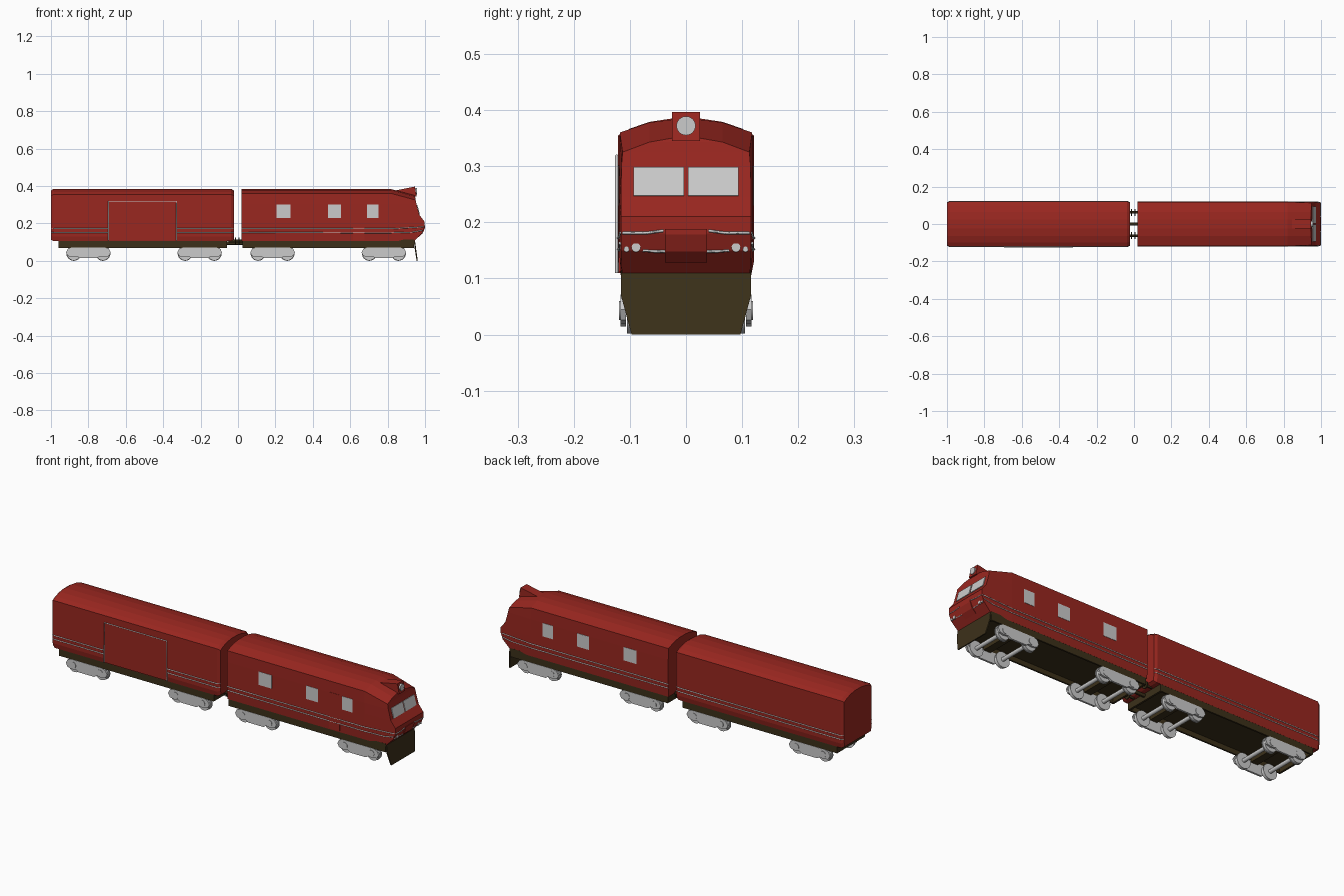
import bpy, bmesh, math
from mathutils import Vector

if "Cube" in bpy.data.objects:
    bpy.data.objects.remove(bpy.data.objects["Cube"])


def material(name, color):
    m = bpy.data.materials.new(name)
    m.diffuse_color = (*color, 1)
    m.use_nodes = True
    m.node_tree.nodes["Principled BSDF"].inputs["Base Color"].default_value = m.diffuse_color
    return m


RED = material("red_paint", (0.32, 0.02, 0.014))
DARK = material("dark_frame", (0.045, 0.03, 0.01))


def add(name, verts, faces, mat=None):
    me = bpy.data.meshes.new(name)
    me.from_pydata(verts, [], faces)
    bm = bmesh.new()
    bm.from_mesh(me)
    bmesh.ops.recalc_face_normals(bm, faces=bm.faces)
    bm.to_mesh(me)
    bm.free()
    ob = bpy.data.objects.new(name, me)
    bpy.context.collection.objects.link(ob)
    if mat:
        me.materials.append(mat)
    return ob


def prism(name, pts, depth, mat=None):
    """Extrude a polygon by a depth vector."""
    d, n = Vector(depth), len(pts)
    v = [Vector(p) for p in pts]
    faces = [list(range(n)), list(range(n, 2 * n))]
    faces += [(i, (i + 1) % n, n + (i + 1) % n, n + i) for i in range(n)]
    return add(name, v + [p + d for p in v], faces, mat)


def box(name, x, y, z, mat=None):
    pts = [(x[0], y[0], z[0]), (x[1], y[0], z[0]), (x[1], y[0], z[1]), (x[0], y[0], z[1])]
    return prism(name, pts, (0, y[1] - y[0], 0), mat)


def cyl(name, loc, r, depth, axis, mat=None, n=24):
    rot = (math.pi / 2, 0, 0) if axis == "y" else (0, math.pi / 2, 0)
    bpy.ops.mesh.primitive_cylinder_add(vertices=n, radius=r, depth=depth, location=loc, rotation=rot)
    ob = bpy.context.object
    ob.name = name
    if mat:
        ob.data.materials.append(mat)
    bpy.ops.object.shade_smooth_by_angle()
    return ob


def trim(name, pts, r=0.0025):
    """Thin moulding along a polyline."""
    cu = bpy.data.curves.new(name, "CURVE")
    cu.dimensions = "3D"
    cu.bevel_depth, cu.bevel_resolution, cu.use_fill_caps = r, 0, True
    sp = cu.splines.new("POLY")
    sp.points.add(len(pts) - 1)
    for p, c in zip(sp.points, pts):
        p.co = (*c, 1)
    ob = bpy.data.objects.new(name, cu)
    bpy.context.collection.objects.link(ob)
    bpy.ops.object.select_all(action="DESELECT")
    ob.select_set(True)
    bpy.context.view_layer.objects.active = ob
    bpy.ops.object.convert(target="MESH")


def loft(name, sections, mat):
    """Skin mirrored half sections (bottom to roof), capped with strips."""
    verts, faces = [], []
    for s in sections:
        verts += list(s) + [(x, -y, z) for x, y, z in reversed(s)]
    h = len(sections[0])
    n = 2 * h
    for k in range(len(sections) - 1):
        for i in range(n):
            a, b = k * n + i, k * n + (i + 1) % n
            faces.append((a, b, b + n, a + n))
    for base in (0, (len(sections) - 1) * n):
        faces += [(base + i, base + i + 1, base + n - 2 - i, base + n - 1 - i) for i in range(h - 1)]
    return add(name, verts, faces, mat)


# locomotive body with shaped nose
half = [(.116, .105), (.119, .15), (.119, .18), (.119, .21), (.119, .245),
        (.119, .30), (.118, .36), (.065, .378), (.025, .383)]
nose = [(.94, .114, .105), (.985, .116, .15), (.997, .116, .18), (.997, .116, .21), (.97, .116, .245),
        (.955, .115, .30), (.95, .113, .325), (.947, .065, .343), (.945, .025, .35)]
loft("locomotive_body", [[(x, y, z) for y, z in half] for x in (.02, .82)] + [nose], RED)

# wagon body with slightly bevelled ends
wh = [(.116, .105), (.121, .13), (.121, .355), (.1, .367), (.065, .379), (.025, .385)]


def wagon_section(x, s):
    return [(x, y * s, .24 + (z - .24) * s) for y, z in wh]


loft("wagon_body", [wagon_section(-1, .94), wagon_section(-.985, 1),
                    wagon_section(-.037, 1), wagon_section(-.022, .94)], RED)

# headlight housing and lamp on the roof
prism("headlight_housing", [(.84, -.025, .376), (.945, -.025, .397), (.955, -.025, .345), (.9, -.025, .345)],
      (0, .05, 0), RED)
cyl("top_headlight", (.95, 0, .372), .017, .012, "x")

# nose access panel
prism("nose_panel", [(.966, -.037, .128), (.988, -.037, .148), (1, -.037, .178), (1, -.037, .188), (.96, -.037, .188)],
      (0, .074, 0), RED)

for s, side in ((-1, "right"), (1, "left")):
    # windscreen and side windows
    prism("windscreen_" + side, [(.955, s * .004, .298), (.955, s * .094, .298),
                                 (.969, s * .094, .247), (.969, s * .004, .247)], (.004, 0, .001))
    for i, (a, b) in enumerate(((.205, .28), (.48, .55), (.69, .75))):
        box(f"side_window_{side}_{i}", (a, b), (s * .115, s * .1205), (.23, .30))
    # nose lamps
    cyl("lamp_large_" + side, (.984, s * .089, .155), .008, .012, "x")
    cyl("lamp_small_" + side, (.984, s * .106, .152), .005, .012, "x", n=16)
    # locomotive stripes
    trim("upper_stripe_" + side, [(.02, s * .119, .172), (.82, s * .119, .172), (.985, s * .117, .181),
                                  (.998, s * .112, .181), (.998, s * .07, .181), (.998, s * .04, .185)])
    trim("lower_stripe_" + side, [(.02, s * .119, .152), (.56, s * .119, .15), (.82, s * .119, .15),
                                  (.93, s * .118, .153), (.985, s * .118, .163)])
    trim("nose_stripe_" + side, [(.985, s * .077, .15), (.985, s * .055, .148), (.985, s * .037, .148)])
    # wagon stripes, broken by the loading door on the front side
    spans = [(-.985, -.692), (-.328, -.037)] if s < 0 else [(-.985, -.037)]
    for z in (.152, .172):
        for a, b in spans:
            trim("wagon_stripe_" + side, [(a, s * .1215, z), (b, s * .1215, z)])
        for x in (-1, -.022):
            e = -.985 if x == -1 else -.037
            trim("wagon_corner_stripe", [(e, s * .1215, z), (x, s * .114, z)], .0018)
    # buffers between the cars
    cyl("buffer_rod_" + side, (-.005, s * .062, .106), .007, .09, "x", DARK, 12)
    for x in (-.014, .006):
        cyl("buffer_disc_" + side, (x, s * .062, .106), .018, .006, "x", DARK, 16)

# sliding door on the wagon
box("wagon_door", (-.69, -.33), (-.1235, -.115), (.11, .318), RED)
trim("door_frame", [(-.692, -.1235, .11), (-.692, -.1235, .319), (-.328, -.1235, .319), (-.328, -.1235, .11)], .003)
# cab door
box("cab_door", (.615, .675), (-.1202, -.115), (.112, .302), RED)

# hollow underframes
for car, a, b in (("wagon", -.96, -.06), ("locomotive", .025, .94)):
    box(car + "_floor", (a, b), (-.114, .114), (.095, .113), DARK)
    for s in (-1, 1):
        box(car + "_side_sill", (a, b), (s * .107, s * .1155), (.07, .115), DARK)
    for x in (a, b - .01):
        box(car + "_end_sill", (x, x + .01), (-.114, .114), (.07, .11), DARK)
cyl("coupler_bar", (-.015, 0, .095), .009, .1, "x", DARK, 12)

# snow plough
prism("plough", [(.94, -.116, .11), (.94, .116, .11), (.944, .116, .07),
                 (.955, .097, 0), (.955, -.097, 0), (.944, -.116, .07)], (.006, 0, 0), DARK)

# bogies: side frames, wheels and axles
frame = [(-.12, .045), (-.11, .064), (-.09, .071), (.09, .071), (.11, .064), (.12, .045), (.11, .026),
         (.085, .02), (.06, .024), (.045, .014), (-.045, .014), (-.06, .024), (-.085, .02), (-.11, .026)]
for cx in (-.80, -.205, .185, .78):
    for s in (-1, 1):
        prism("bogie_side_frame", [(cx + x, s * .107, z) for x, z in frame], (0, s * .01, 0))
        for dx in (-.078, .078):
            cyl("wheel", (cx + dx, s * .098, .038), .036, .014, "y")
            cyl("wheel_flange", (cx + dx, s * .089, .04), .04, .005, "y")
            cyl("axle_box", (cx + dx, s * .113, .043), .017, .012, "y", n=16)
    for dx in (-.078, .078):
        cyl("axle", (cx + dx, 0, .04), .01, .2, "y", n=16)
    box("bogie_bolster", (cx - .02, cx + .02), (-.108, .108), (.062, .097), DARK)
